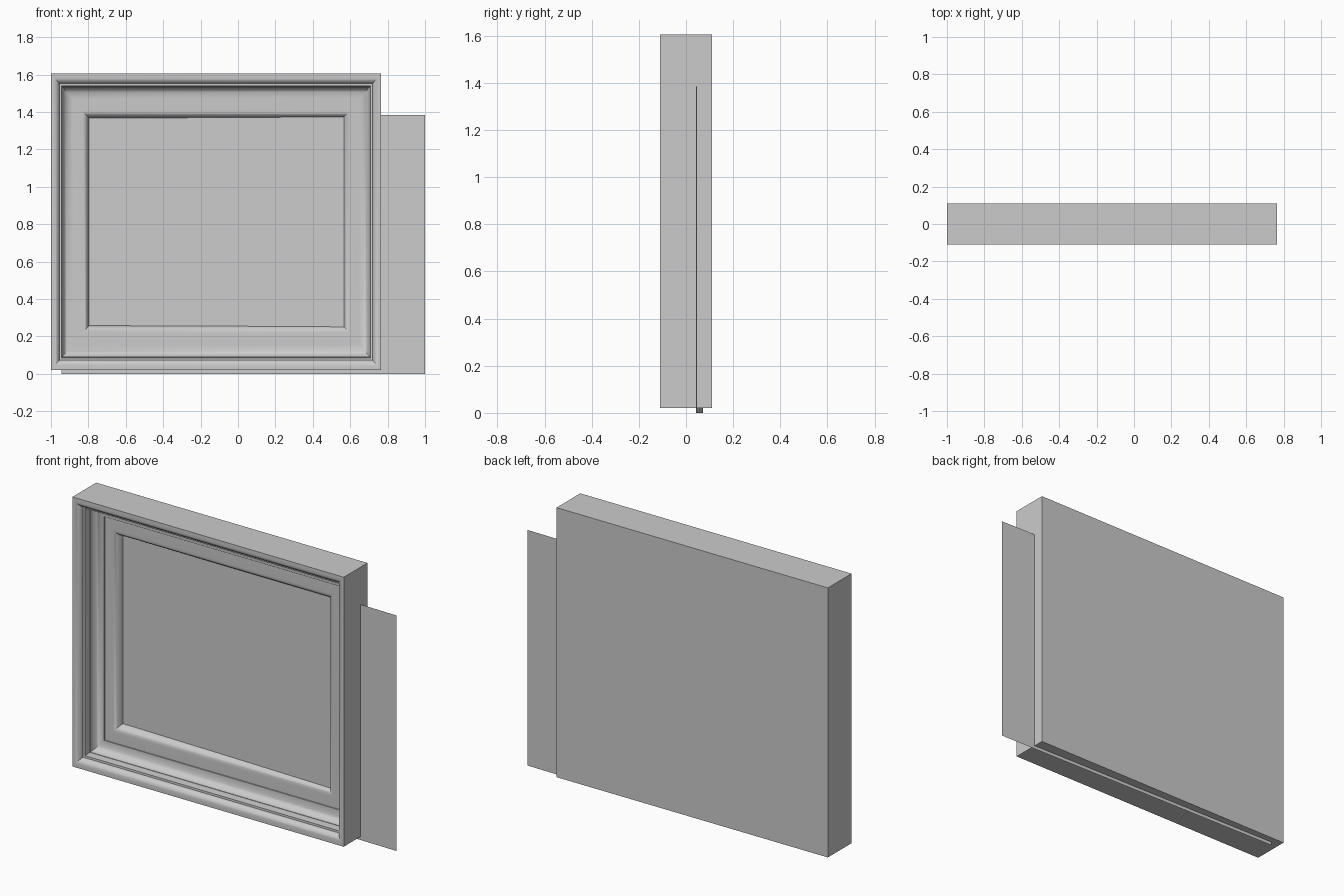
import bpy
import bmesh
from math import sin, cos, pi, radians

cube = bpy.data.objects.get("Cube")
if cube:
    bpy.data.objects.remove(cube)

grey = bpy.data.materials.new("plain grey")
grey.use_nodes = True
colour = (0.6, 0.6, 0.6, 1)
grey.diffuse_color = colour
grey.node_tree.nodes["Principled BSDF"].inputs["Base Color"].default_value = colour

X0, X1, Z0, Z1 = -1.0, 0.765, 0.02, 1.605
FRONT, BACK = -0.11, 0.11
Z_SCALE = 1.17  # the top and bottom rails are wider than the sides


def finish(name, bm, smooth=False):
    mesh = bpy.data.meshes.new(name)
    bm.to_mesh(mesh)
    bm.free()
    mesh.materials.append(grey)
    obj = bpy.data.objects.new(name, mesh)
    bpy.context.collection.objects.link(obj)
    if smooth:
        bpy.ops.object.select_all(action="DESELECT")
        obj.select_set(True)
        bpy.context.view_layer.objects.active = obj
        bpy.ops.object.shade_smooth_by_angle(angle=radians(35))
    return obj


def round_over(inset, depth, width, drop, steps=8):
    """Convex quarter curve that falls inward."""
    turns = [pi / 2 * i / steps for i in range(steps + 1)]
    return [(inset + width * sin(t), depth + drop * (1 - cos(t))) for t in turns]


def cove(inset, depth, width, drop, steps=8):
    """Concave quarter curve that levels out inward."""
    turns = [pi / 2 * i / steps for i in range(steps + 1)]
    return [(inset + width * (1 - cos(t)), depth + drop * sin(t)) for t in turns]


def sweep_frame(name, profile):
    """Sweep an (inset, depth) profile round the rectangle, with mitred corners."""
    bm = bmesh.new()
    rings = []
    for inset, y in profile:
        dz = inset * Z_SCALE
        corners = [(X0 + inset, Z0 + dz), (X1 - inset, Z0 + dz),
                   (X1 - inset, Z1 - dz), (X0 + inset, Z1 - dz)]
        rings.append([bm.verts.new((x, y, z)) for x, z in corners])
    for a, b in zip(rings, rings[1:]):
        for i in range(4):
            j = (i + 1) % 4
            bm.faces.new((a[i], a[j], b[j], b[i]))
    bm.faces.new(rings[0])
    bm.faces.new(rings[-1])
    bmesh.ops.recalc_face_normals(bm, faces=bm.faces)
    return finish(name, bm, smooth=True)


# Moulded frame with a closed back
profile = [(0, BACK), (0, FRONT), (0.008, FRONT)]
profile += round_over(0.012, FRONT, 0.034, 0.034)
profile += [(0.056, -0.075), (0.058, -0.03)]
profile += cove(0.06, -0.03, 0.053, 0.05)
profile += [(0.115, 0.02), (0.115, 0.026)]
profile += round_over(0.168, 0.026, 0.036, 0.055)
sweep_frame("moulded_frame", profile)

# Thin picture sheet, slightly turned and slipped out of the frame
bm = bmesh.new()
left, right = (-0.945, 0.072), (1.0, 0.043)
bm.faces.new([bm.verts.new((x, y, z)) for (x, y), z in
              ((left, 0), (right, 0), (right, 1.385), (left, 1.385))])
finish("picture_sheet", bm)
